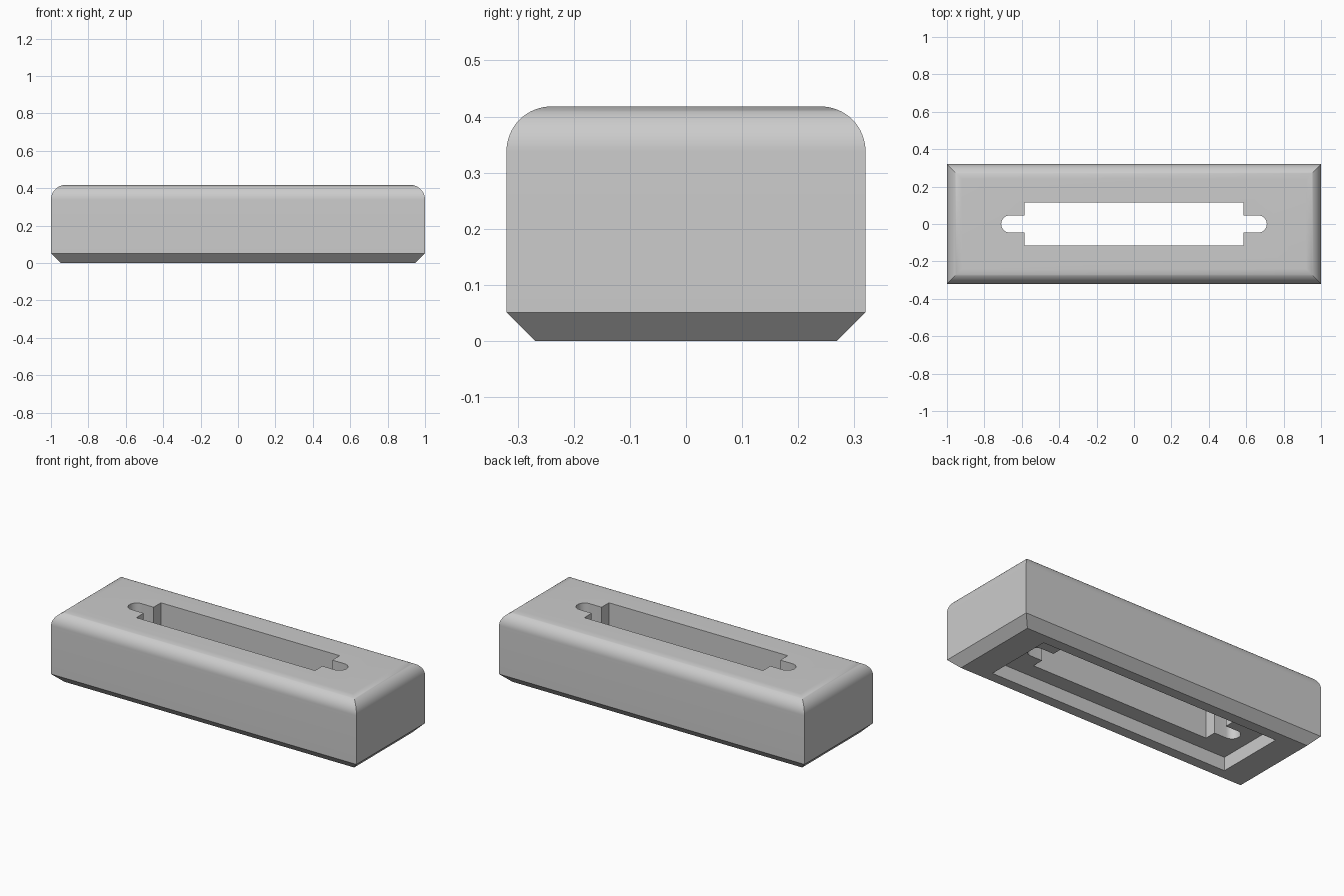
import bpy
import bmesh
from math import sin, cos, pi

cube = bpy.data.objects.get("Cube")
if cube:
    bpy.data.objects.remove(cube, do_unlink=True)

HALF_X, HALF_Y, HEIGHT = 1.0, 0.32, 0.418
CHAMFER, FILLET, STEPS = 0.051, 0.08, 16

grey = bpy.data.materials.new("plain grey")
grey.use_nodes = True
colour = (0.6, 0.6, 0.6, 1)
grey.diffuse_color = colour
grey.node_tree.nodes["Principled BSDF"].inputs["Base Color"].default_value = colour


def rectangle(hx, hy):
    return [(-hx, -hy), (hx, -hy), (hx, hy), (-hx, hy)]


def loft(name, sections):
    """Solid through a stack of (outline, z) sections with equal point counts."""
    bm = bmesh.new()
    rings = [[bm.verts.new((x, y, z)) for x, y in outline] for outline, z in sections]
    for low, high in zip(rings, rings[1:]):
        for i in range(len(low)):
            j = (i + 1) % len(low)
            bm.faces.new((low[i], low[j], high[j], high[i]))
    bm.faces.new(rings[0][::-1])
    bm.faces.new(rings[-1])
    mesh = bpy.data.meshes.new(name)
    bm.to_mesh(mesh)
    bm.free()
    mesh.materials.append(grey)
    obj = bpy.data.objects.new(name, mesh)
    bpy.context.collection.objects.link(obj)
    return obj


# Body: chamfered foot, straight sides, mitred fillet round the top
profile = [(CHAMFER, 0), (0, CHAMFER)]
for i in range(STEPS + 1):
    a = i / STEPS * pi / 2
    profile.append((FILLET * (1 - cos(a)), HEIGHT - FILLET * (1 - sin(a))))
body = loft("cover_body", [(rectangle(HALF_X - d, HALF_Y - d), z) for d, z in profile])

# Through slot: wide rectangle with a round-ended notch at each end
SLOT_X, SLOT_Y, NOTCH_X, NOTCH_R = 0.585, 0.115, 0.71, 0.046
half = [(SLOT_X, -SLOT_Y), (SLOT_X, -NOTCH_R)]
for i in range(17):
    a = -pi / 2 + i / 16 * pi
    half.append((NOTCH_X - NOTCH_R + NOTCH_R * cos(a), NOTCH_R * sin(a)))
half += [(SLOT_X, NOTCH_R), (SLOT_X, SLOT_Y)]
outline = half + [(-x, -y) for x, y in half]
slot = loft("slot_cutter", [(outline, -0.1), (outline, HEIGHT + 0.1)])

# Shallow rectangular recess in the underside
pocket = rectangle(0.787, 0.207)
recess = loft("recess_cutter", [(pocket, -0.1), (pocket, 0.08)])

bpy.context.view_layer.objects.active = body
for cutter in (recess, slot):
    cutter.hide_render = True
    cut = body.modifiers.new(cutter.name, "BOOLEAN")
    cut.operation = "DIFFERENCE"
    cut.solver = "EXACT"
    cut.object = cutter
    bpy.ops.object.modifier_apply(modifier=cut.name)
    bpy.data.objects.remove(cutter, do_unlink=True)

bpy.ops.object.select_all(action="DESELECT")
body.select_set(True)
bpy.ops.object.shade_smooth_by_angle(angle=pi / 6)
